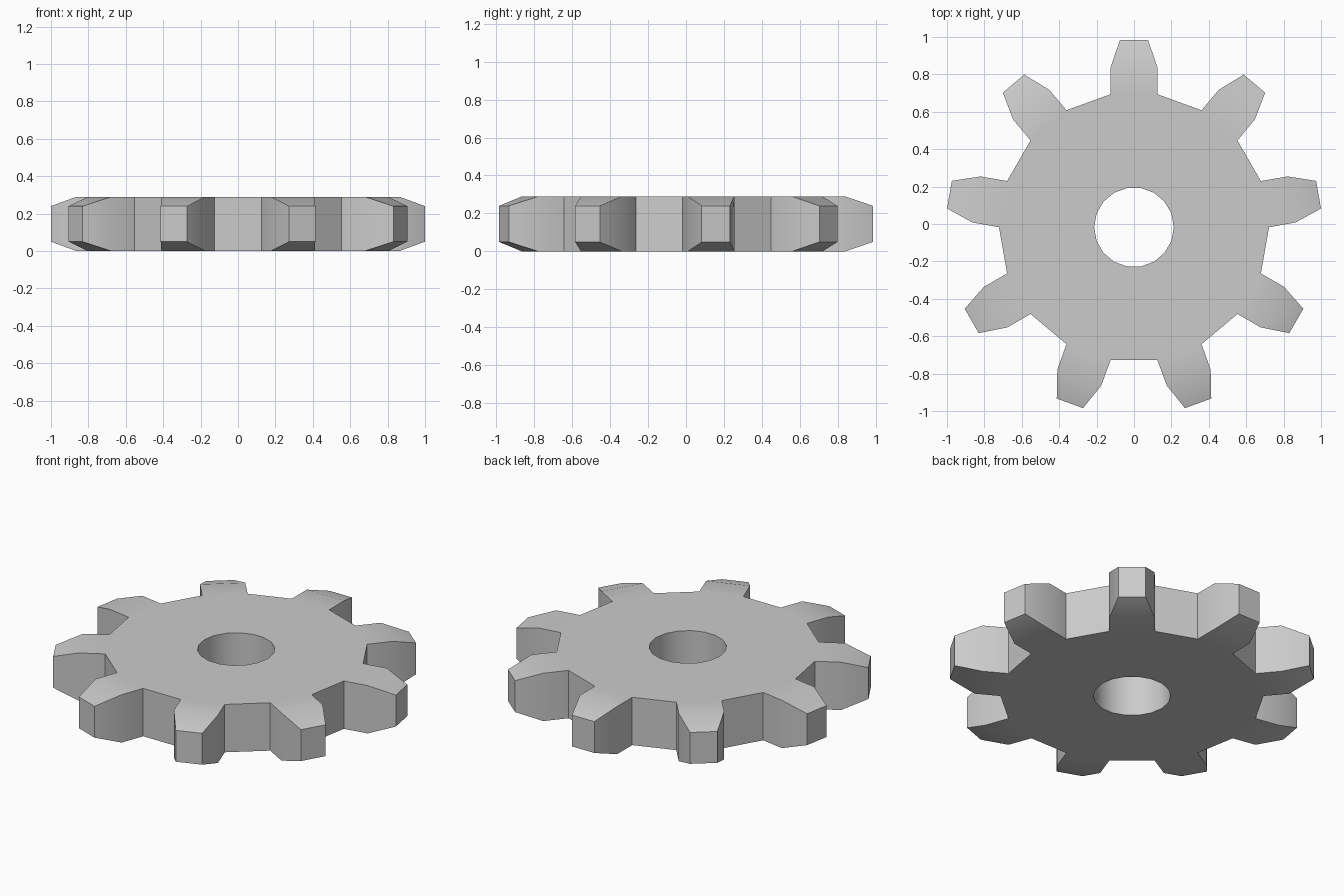
import bpy, bmesh, math

if "Cube" in bpy.data.objects:
    bpy.data.objects.remove(bpy.data.objects["Cube"])

TEETH = 9
CY = -0.0173            # gear axis, so the outline is centred on y = 0
H = 0.29                # full thickness
HOLE_R, ROOT_R = 0.213, 0.722
STEP = math.pi / TEETH

bm = bmesh.new()


def pair(x, y, z0, z1):
    """Bottom and top vertex above one outline point."""
    return (bm.verts.new((x, y + CY, z0)), bm.verts.new((x, y + CY, z1)))


def polar(r, a):
    return pair(r * math.cos(a), r * math.sin(a), 0, H)


def caps(*cols):
    bm.faces.new([c[0] for c in cols])
    bm.faces.new([c[1] for c in reversed(cols)])


def wall(a, b):
    bm.faces.new((a[0], b[0], b[1], a[1]))


# Hub ring: 18 segments, alternating tooth bases and valleys
n = 2 * TEETH
angles = [math.pi / 2 + (i - 0.5) * STEP for i in range(n)]
inner = [polar(HOLE_R, a) for a in angles]
outer = [polar(ROOT_R, a) for a in angles]
for i in range(n):
    j = (i + 1) % n
    caps(inner[i], outer[i], outer[j], inner[j])
    wall(inner[j], inner[i])
    if i % 2:
        wall(outer[i], outer[j])
        continue
    # Tooth: straight to the shoulder, then tapering in width and thickness
    a = math.pi / 2 + i * STEP
    c, s = math.cos(a), math.sin(a)

    def at(r, t, inset):
        return pair(r * c - t * s, r * s + t * c, inset, H - inset)

    path = [outer[i], at(0.855, -0.125, 0), at(1.002, -0.075, 0.05),
            at(1.002, 0.075, 0.05), at(0.855, 0.125, 0), outer[j]]
    caps(path[0], path[1], path[4], path[5])
    caps(path[1], path[2], path[3], path[4])
    for p, q in zip(path, path[1:]):
        wall(p, q)

bmesh.ops.recalc_face_normals(bm, faces=bm.faces)
mesh = bpy.data.meshes.new("gear_wheel")
bm.to_mesh(mesh)
bm.free()
gear = bpy.data.objects.new("gear_wheel", mesh)
bpy.context.collection.objects.link(gear)

# Soft tooth tops and hole, crisp rims
bpy.context.view_layer.objects.active = gear
gear.select_set(True)
bpy.ops.object.shade_smooth_by_angle(angle=math.radians(30))
